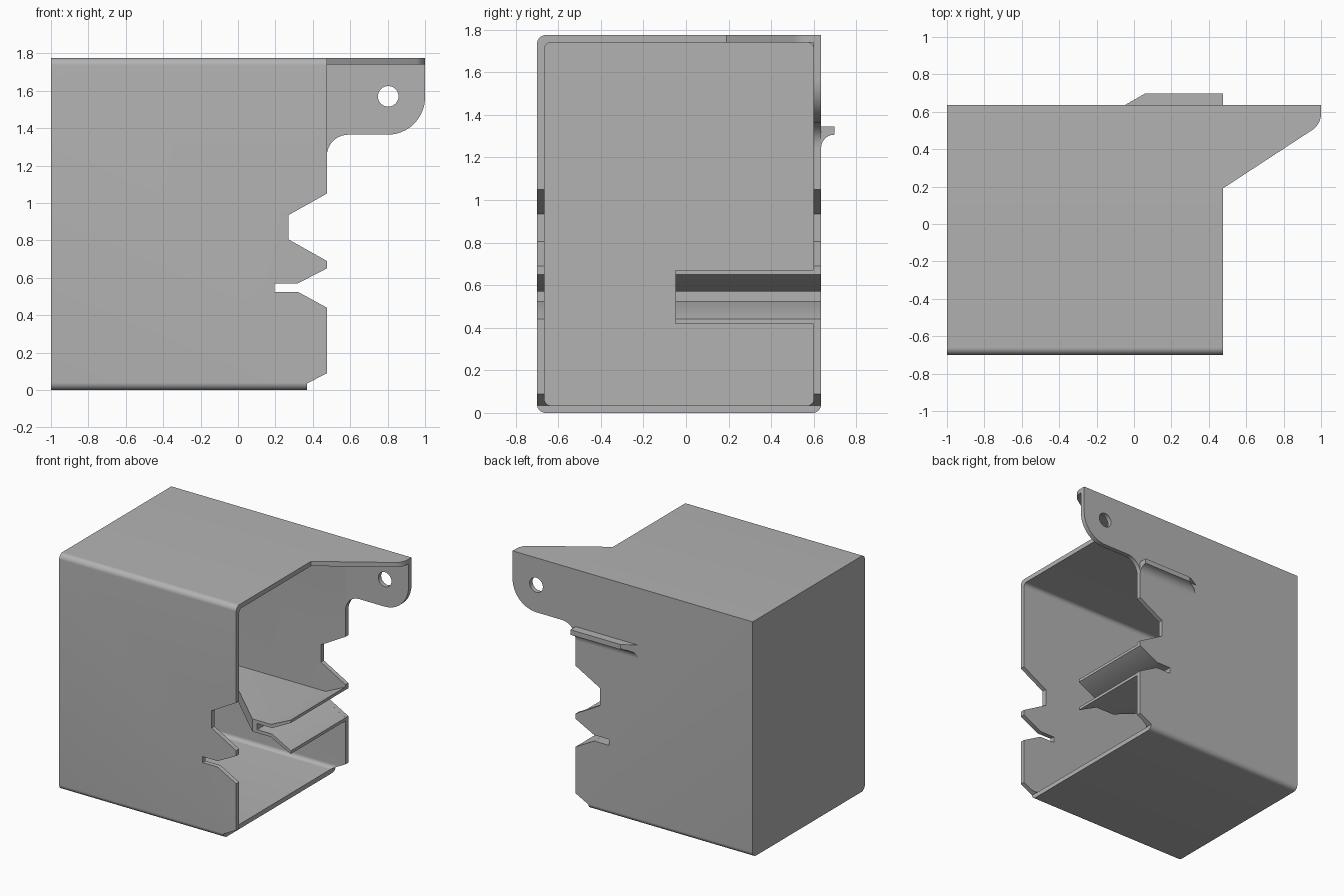
import bpy, bmesh
from math import cos, sin, radians

if "Cube" in bpy.data.objects:
    bpy.data.objects.remove(bpy.data.objects["Cube"])

grey = bpy.data.materials.new("light grey")
grey.use_nodes = True
grey.diffuse_color = (0.45, 0.45, 0.45, 1)
grey.node_tree.nodes["Principled BSDF"].inputs["Base Color"].default_value = (0.45, 0.45, 0.45, 1)

WALL = 0.035
LEFT, MOUTH = -1.0, 0.475       # closed end and open end
FRONT, BACK, TOP = -0.70, 0.635, 1.775


def arc(cx, cy, r, a0, a1, n=10):
    steps = [radians(a0 + (a1 - a0) * i / n) for i in range(n + 1)]
    return [(cx + r * cos(a), cy + r * sin(a)) for a in steps]


def prism(name, pts, axis, lo, hi, keep=None):
    """Extrude a 2D outline along an axis; keep = (point, normal) trims it."""
    place = {"x": lambda a, b, d: (d, a, b),
             "y": lambda a, b, d: (a, d, b),
             "z": lambda a, b, d: (a, b, d)}[axis]
    bm = bmesh.new()
    low = [bm.verts.new(place(a, b, lo)) for a, b in pts]
    high = [bm.verts.new(place(a, b, hi)) for a, b in pts]
    bm.faces.new(low)
    bm.faces.new(high)
    for i in range(len(pts)):
        j = (i + 1) % len(pts)
        bm.faces.new((low[i], low[j], high[j], high[i]))
    if keep:
        cut = bmesh.ops.bisect_plane(bm, geom=bm.verts[:] + bm.edges[:] + bm.faces[:],
                                     plane_co=keep[0], plane_no=keep[1], clear_inner=True)
        edges = [e for e in cut["geom_cut"] if isinstance(e, bmesh.types.BMEdge)]
        bmesh.ops.holes_fill(bm, edges=edges)
    bmesh.ops.recalc_face_normals(bm, faces=bm.faces)
    mesh = bpy.data.meshes.new(name)
    bm.to_mesh(mesh)
    bm.free()
    mesh.materials.append(grey)
    obj = bpy.data.objects.new(name, mesh)
    bpy.context.collection.objects.link(obj)
    return obj


def select(obj):
    bpy.ops.object.select_all(action="DESELECT")
    obj.select_set(True)
    bpy.context.view_layer.objects.active = obj


def subtract(obj, cutter):
    cutter.hide_render = True
    mod = obj.modifiers.new("cut", "BOOLEAN")
    mod.operation, mod.solver, mod.object = "DIFFERENCE", "EXACT", cutter
    select(obj)
    bpy.ops.object.modifier_apply(modifier=mod.name)
    bpy.data.objects.remove(cutter)


def rounded(y0, y1, z0, z1, r, back_top):
    pts = arc(y0 + r, z0 + r, r, 180, 270) + arc(y1 - r, z0 + r, r, 270, 360)
    pts += arc(y1 - r, z1 - r, r, 0, 90) if back_top else [(y1, z1)]
    return pts + arc(y0 + r, z1 - r, r, 90, 180)


# Hollow housing, open on one end
housing = prism("housing", rounded(FRONT, BACK, 0, TOP, 0.04, False), "x", LEFT, MOUTH)
subtract(housing, prism("cavity", rounded(FRONT + WALL, BACK - WALL, WALL, TOP - WALL, 0.03, True),
                        "x", LEFT + WALL, 0.7))

# Notches through both side walls, with the narrow slot and the bottom chamfer
notches = [
    [(0.6, 1.12), (0.27, 0.935), (0.27, 0.805), (0.6, 0.623)],
    [(0.6, 0.715), (0.32, 0.57), (0.195, 0.57), (0.195, 0.525), (0.32, 0.525), (0.6, 0.372)],
    [(0.6, 0.155), (0.37, 0.035), (0.37, -0.1), (0.6, -0.1)],
]
notches[0][-1] = (MOUTH, 0.69)
notches[0].append((0.6, 0.69))
notches[1][0] = (MOUTH, 0.65)
notches[1].append((0.6, 0.65))
for outline in notches:
    subtract(housing, prism("notch", outline, "y", -1, 1))

# Hanging tab with a round hole
tab_outline = [(MOUTH, TOP), (1.0, TOP)] + arc(0.8, 1.565, 0.2, 0, -90, 16)
tab_outline += arc(0.59, 1.25, 0.115, 90, 180)
tab = prism("hanging_tab", tab_outline, "y", BACK - WALL, BACK)
subtract(tab, prism("hole", arc(0.803, 1.57, 0.055, 0, 348.75, 31), "y", 0, 1))

# Triangular brace on top of the tab
brace_outline = [(MOUTH, BACK - WALL), (MOUTH, 0.19)] + arc(0.895, 0.59, 0.105, -56, 0)
brace_outline.append((1.0, BACK - WALL))
brace = prism("top_brace", brace_outline, "z", TOP - WALL, TOP)

# Slotted guide with a flared mouth, tapering into the back wall
guide_outline = [(-0.6, 0.595), (0.31, 0.595), (MOUTH, 0.672), (MOUTH, 0.65), (0.32, 0.57),
                 (0.195, 0.57), (0.195, 0.525), (0.32, 0.525), (MOUTH, 0.44), (MOUTH, 0.417),
                 (0.31, 0.5), (-0.6, 0.5)]
guide = prism("slot_guide", guide_outline, "y", -0.05, BACK - WALL,
              keep=((0.155, -0.05, 0.5), (0.65, 0.685, 0)))

# Small ledge on the back, hollow curved underneath and tapered at one end
ledge_outline = [(BACK, 1.345), (0.697, 1.345), (0.697, 1.307)] + arc(0.697, 1.245, 0.062, 90, 180)
ledge = prism("back_ledge", ledge_outline, "x", -0.05, MOUTH,
              keep=((-0.05, BACK, 1.3), (0.5, -0.87, 0)))

for part in (housing, tab, brace, guide, ledge):
    select(part)
    bpy.ops.object.shade_smooth_by_angle(angle=radians(30))
